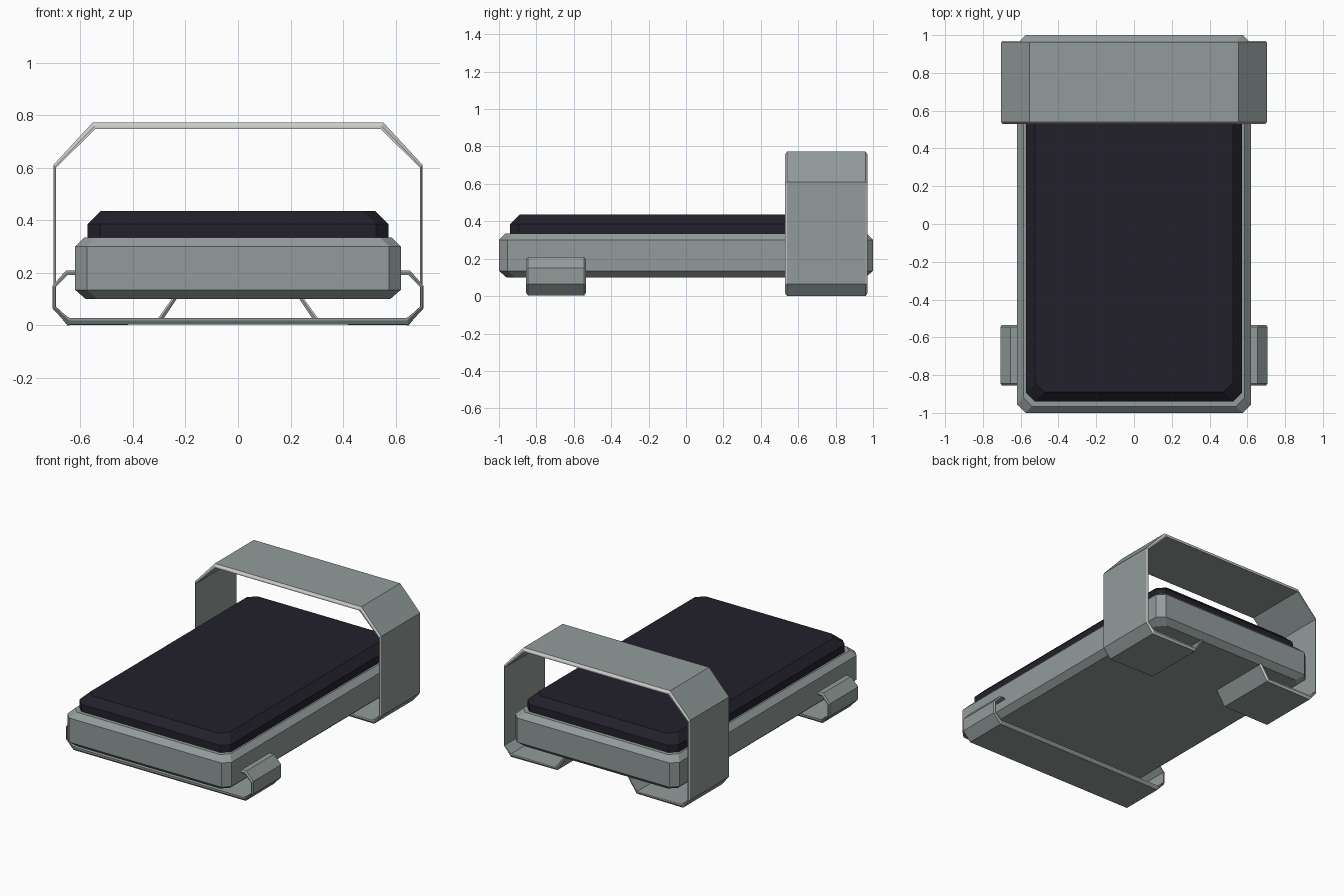
import bpy, bmesh

if "Cube" in bpy.data.objects:
    bpy.data.objects.remove(bpy.data.objects["Cube"])


def material(name, rgb):
    m = bpy.data.materials.new(name)
    m.diffuse_color = (*rgb, 1)
    m.use_nodes = True
    m.node_tree.nodes["Principled BSDF"].inputs["Base Color"].default_value = m.diffuse_color
    return m


METAL = material("grey green metal", (0.29, 0.335, 0.33))
RIM = material("pale worn rim", (0.60, 0.61, 0.60))
PAD = material("dark navy padding", (0.016, 0.015, 0.024))


def finish(bm, name, mats):
    bmesh.ops.recalc_face_normals(bm, faces=bm.faces)
    me = bpy.data.meshes.new(name)
    bm.to_mesh(me)
    bm.free()
    for m in mats:
        me.materials.append(m)
    ob = bpy.data.objects.new(name, me)
    bpy.context.collection.objects.link(ob)
    return ob


def slab(name, levels, hx, hy, corner, mat):
    """Stack of chamfered rectangles; levels = (z, inset)."""
    bm = bmesh.new()
    rings = []
    for z, i in levels:
        x, y, c = hx - i, hy - i, corner
        pts = [(x, -y + c), (x, y - c), (x - c, y), (-x + c, y),
               (-x, y - c), (-x, -y + c), (-x + c, -y), (x - c, -y)]
        rings.append([bm.verts.new((px, py, z)) for px, py in pts])
    for a, b in zip(rings, rings[1:]):
        for k in range(8):
            bm.faces.new((a[k], a[(k + 1) % 8], b[(k + 1) % 8], b[k]))
    bm.faces.new(rings[0])
    bm.faces.new(rings[-1])
    return finish(bm, name, [mat])


def strap(name, outer, inner, y0, y1, rim_mat):
    """Bent sheet following outer/inner (x, z) paths, with bevelled outer rims."""
    bm = bmesh.new()
    rings = []
    e = 0.010
    for (ox, oz), (ix, iz) in zip(outer, inner):
        mx, mz = ox * 0.4 + ix * 0.6, oz * 0.4 + iz * 0.6
        sect = [(ox, y0 + e, oz), (mx, y0, mz), (ix, y0, iz),
                (ix, y1, iz), (mx, y1, mz), (ox, y1 - e, oz)]
        rings.append([bm.verts.new(p) for p in sect])
    for a, b in zip(rings, rings[1:]):
        for k in range(6):
            f = bm.faces.new((a[k], a[(k + 1) % 6], b[(k + 1) % 6], b[k]))
            if k not in (2, 5):
                f.material_index = 1
    bm.faces.new(rings[0])
    bm.faces.new(rings[-1])
    return finish(bm, name, [METAL, rim_mat])


def mirrored(half):
    return half + [(-x, z) for x, z in reversed(half)]


# bed tray and mattress
slab("bed_tray", [(0.10, 0.04), (0.135, 0), (0.30, 0), (0.335, 0.035)],
     0.62, 1.0, 0.045, METAL)
slab("mattress", [(0.325, 0), (0.385, 0), (0.435, 0.05)],
     0.573, 0.94, 0.048, PAD)

# tall rear hoop, wrapping under the tray and clipping to its bottom
hoop_out = mirrored([(0.23, 0.105), (0.298, 0.003), (0.65, 0.0),
                     (0.703, 0.065), (0.703, 0.61), (0.553, 0.772)])
hoop_in = mirrored([(0.248, 0.105), (0.308, 0.022), (0.643, 0.025),
                    (0.692, 0.07), (0.692, 0.60), (0.543, 0.748)])
strap("rear_hoop", hoop_out, hoop_in, 0.53, 0.97, RIM)

# low front strap, passing under the tray with hooked ends
foot_out = mirrored([(0.61, 0.208), (0.655, 0.208), (0.707, 0.150),
                     (0.707, 0.065), (0.65, 0.003)])
foot_in = mirrored([(0.61, 0.192), (0.648, 0.192), (0.695, 0.145),
                    (0.695, 0.07), (0.643, 0.028)])
strap("front_strap", foot_out, foot_in, -0.855, -0.535, METAL)
